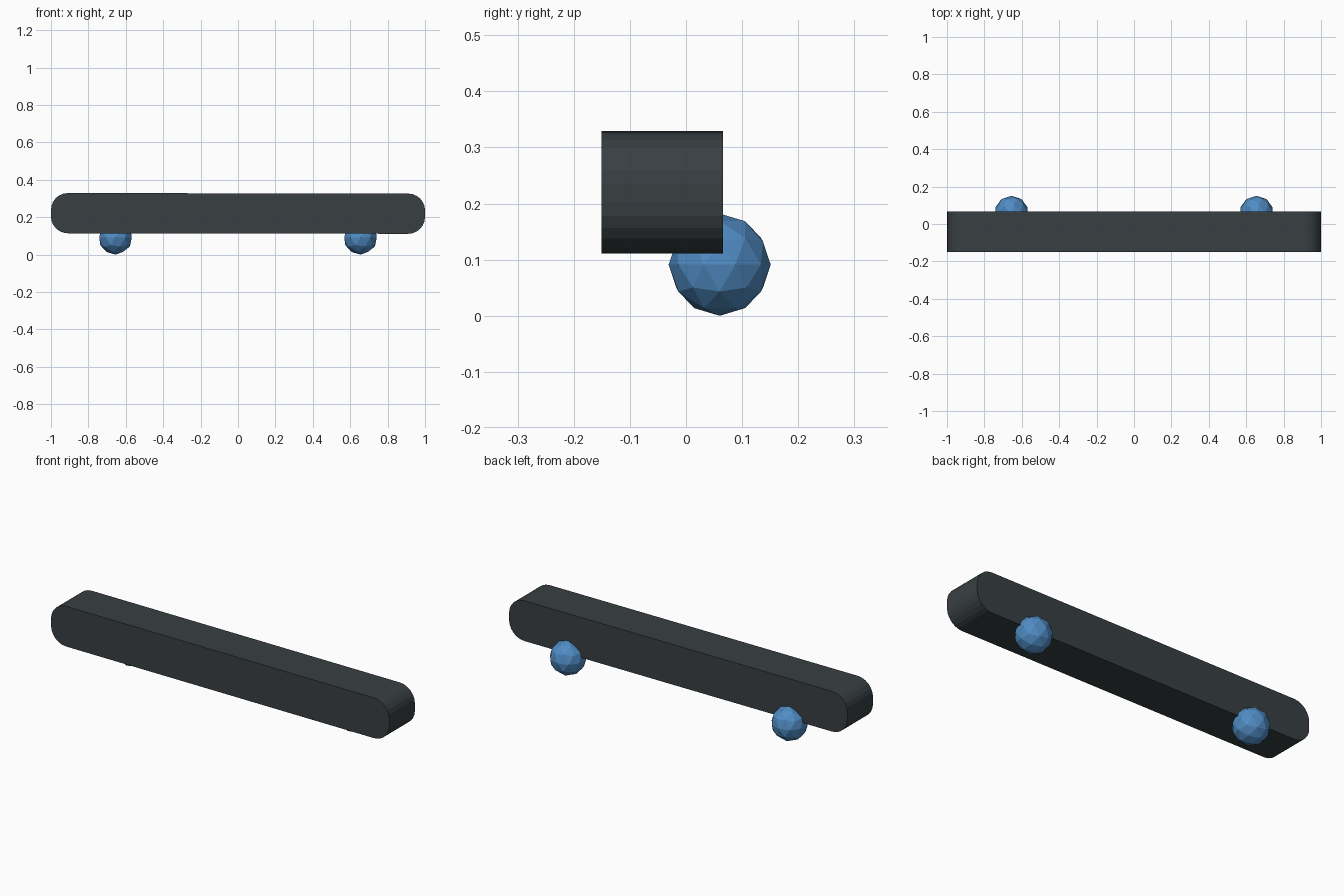
import bpy, bmesh, math

if "Cube" in bpy.data.objects:
    bpy.data.objects.remove(bpy.data.objects["Cube"])

# Long bar with rounded ends, tilted very slightly
bm = bmesh.new()
bmesh.ops.create_cube(bm, size=1)
for v in bm.verts:
    v.co.x *= 2.0
    v.co.y *= 0.217
    v.co.z *= 0.215
depth_edges = [e for e in bm.edges
               if abs(e.verts[0].co.y - e.verts[1].co.y) > 0.1]
bmesh.ops.bevel(bm, geom=depth_edges, offset=0.09, segments=6,
                profile=0.5, affect='EDGES')
mesh = bpy.data.meshes.new("bar")
bm.to_mesh(mesh)
bm.free()
bar = bpy.data.objects.new("bar", mesh)
bpy.context.collection.objects.link(bar)
bar.location = (0, -0.0425, 0.22)
bar.rotation_euler.y = 0.0015
dark = bpy.data.materials.new("dark_grey")
dark.diffuse_color = (0.04, 0.05, 0.055, 1)
dark.use_nodes = True
dark.node_tree.nodes["Principled BSDF"].inputs["Base Color"].default_value = dark.diffuse_color
mesh.materials.append(dark)

# Low-poly balls under the back edge
blue = bpy.data.materials.new("blue")
blue.diffuse_color = (0.08, 0.26, 0.55, 1)
blue.use_nodes = True
blue.node_tree.nodes["Principled BSDF"].inputs["Base Color"].default_value = blue.diffuse_color
for side, name in ((-1, "left_ball"), (1, "right_ball")):
    bpy.ops.mesh.primitive_ico_sphere_add(
        subdivisions=2, radius=0.091, location=(side * 0.655, 0.06, 0.091))
    ball = bpy.context.object
    ball.name = name
    ball.data.materials.append(blue)
